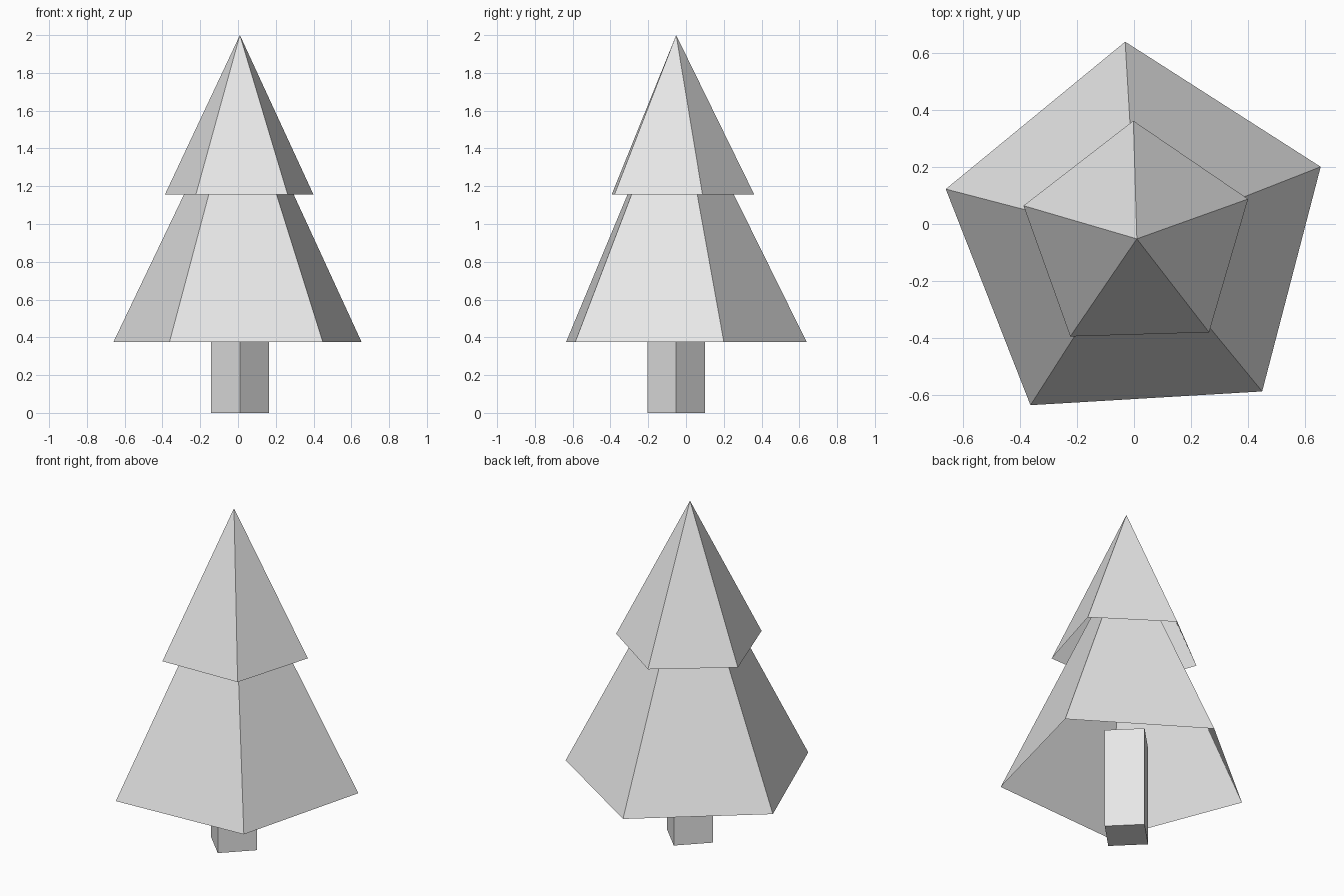
import bpy
import bmesh
from math import cos, sin, radians

cube = bpy.data.objects.get("Cube")
if cube:
    bpy.data.objects.remove(cube, do_unlink=True)

CENTRE = (0.01, -0.052)

grey = bpy.data.materials.new("light_grey")
grey.use_nodes = True
grey.diffuse_color = (0.8, 0.8, 0.8, 1)
grey.node_tree.nodes["Principled BSDF"].inputs["Base Color"].default_value = (0.8, 0.8, 0.8, 1)


def ring(bm, sides, radius, turn, z):
    """Regular polygon of vertices around the tree axis."""
    angles = [radians(turn + 360 * i / sides) for i in range(sides)]
    return [bm.verts.new((CENTRE[0] + radius * cos(a), CENTRE[1] + radius * sin(a), z))
            for a in angles]


def finish(bm, name):
    mesh = bpy.data.meshes.new(name)
    bm.to_mesh(mesh)
    bm.free()
    mesh.materials.append(grey)
    obj = bpy.data.objects.new(name, mesh)
    bpy.context.collection.objects.link(obj)


def foliage(name, radius, turn, bottom, top):
    """Hollow five-sided cone, open underneath."""
    bm = bmesh.new()
    base = ring(bm, 5, radius, turn, bottom)
    tip = bm.verts.new((*CENTRE, top))
    for a, b in zip(base, base[1:] + base[:1]):
        bm.faces.new((a, b, tip))
    finish(bm, name)


def trunk(name, radius, top):
    """Square post set cornerwise, reaching up inside the foliage."""
    bm = bmesh.new()
    low = ring(bm, 4, radius, 0, 0)
    high = ring(bm, 4, radius, 0, top)
    bm.faces.new(low[::-1])
    bm.faces.new(high)
    for i in range(4):
        j = (i + 1) % 4
        bm.faces.new((low[i], low[j], high[j], high[i]))
    finish(bm, name)


trunk("trunk", 0.153, 0.6)
foliage("lower_foliage", 0.692, 21.4, 0.375, 1.775)
foliage("upper_foliage", 0.414, 19.7, 1.155, 2.0)
